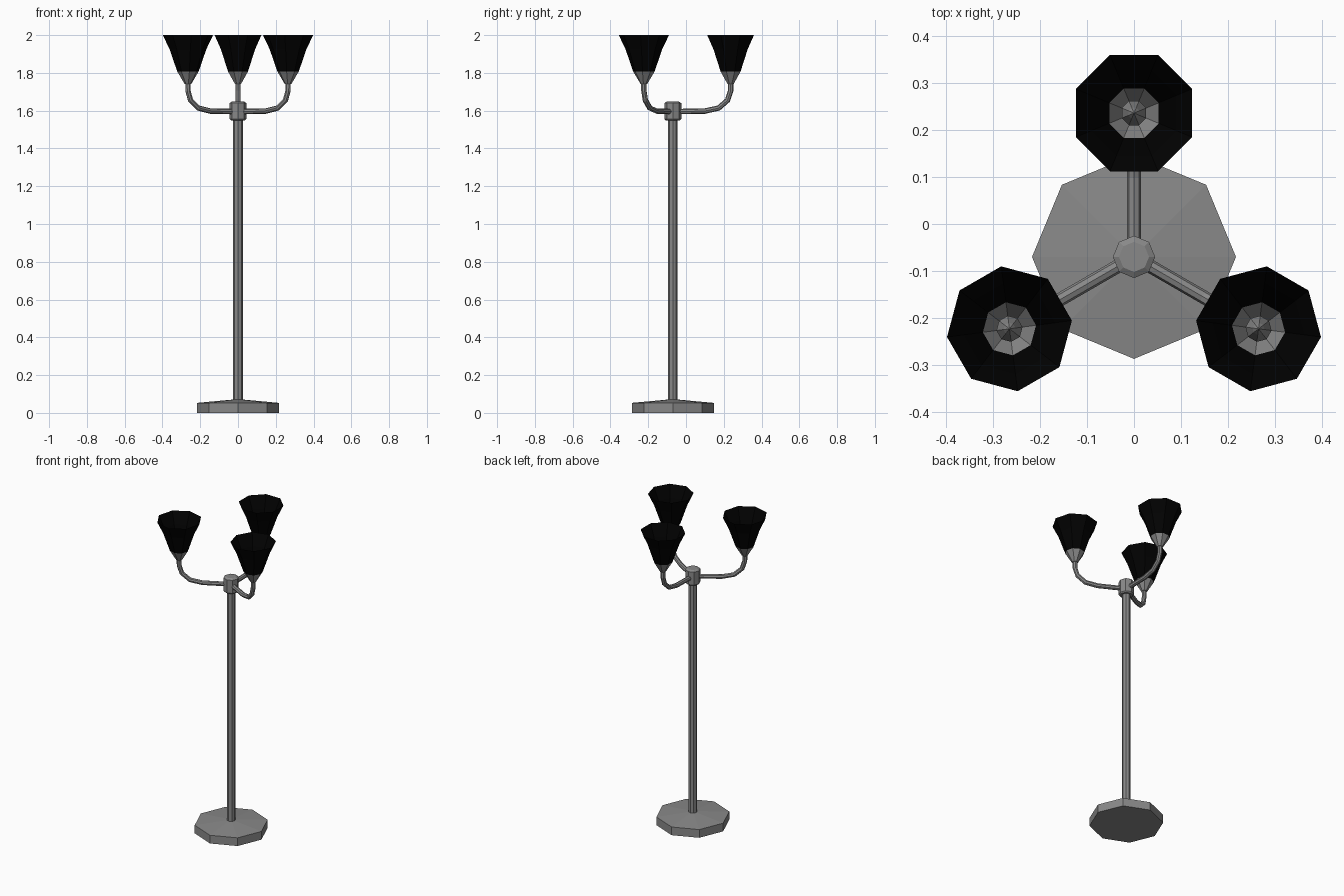
import bpy, bmesh
from math import sin, cos, radians, tau
from mathutils import Matrix

if "Cube" in bpy.data.objects:
    bpy.data.objects.remove(bpy.data.objects["Cube"])

CY = -0.07      # y of the pole axis
REACH = 0.306   # distance from pole to each shade


def material(name, value):
    m = bpy.data.materials.new(name)
    m.diffuse_color = (value, value, value, 1)
    m.use_nodes = True
    m.node_tree.nodes["Principled BSDF"].inputs["Base Color"].default_value = m.diffuse_color
    return m


black = material("black_shade", 0.0005)
metal = material("dark_grey_metal", 0.25)


def lathe(name, profile, matrix, sides=8, offset=0.0, mat=metal):
    """Revolve (radius, z) points; zero radius closes to a single point."""
    bm = bmesh.new()
    rings = []
    for r, z in profile:
        if r == 0:
            rings.append([bm.verts.new((0, 0, z))])
        else:
            rings.append([bm.verts.new((r * cos(offset + tau * i / sides),
                                        r * sin(offset + tau * i / sides), z))
                          for i in range(sides)])
    for a, b in zip(rings, rings[1:]):
        for i in range(sides):
            j = (i + 1) % sides
            if len(a) == 1:
                bm.faces.new((a[0], b[j], b[i]))
            elif len(b) == 1:
                bm.faces.new((a[i], a[j], b[0]))
            else:
                bm.faces.new((a[i], a[j], b[j], b[i]))
    mesh = bpy.data.meshes.new(name)
    bm.to_mesh(mesh)
    bm.free()
    mesh.materials.append(mat)
    ob = bpy.data.objects.new(name, mesh)
    ob.matrix_world = matrix
    bpy.context.collection.objects.link(ob)
    return ob


def tube(name, points, radius, matrix):
    """Eight-sided tube along a path."""
    cu = bpy.data.curves.new(name, 'CURVE')
    cu.dimensions = '3D'
    cu.bevel_depth = radius
    cu.bevel_resolution = 2
    sp = cu.splines.new('POLY')
    sp.points.add(len(points) - 1)
    for p, co in zip(sp.points, points):
        p.co = (*co, 1)
    sp.use_smooth = False
    cu.materials.append(metal)
    ob = bpy.data.objects.new(name, cu)
    ob.matrix_world = matrix
    bpy.context.collection.objects.link(ob)


# base, pole and hub on the central axis
axis = Matrix.Translation((0, CY, 0))
lathe("base", [(0, 0), (0.217, 0), (0.217, 0.053), (0, 0.073)], axis)
lathe("pole", [(0.0255, 0.06), (0.0255, 1.56)], axis)
lathe("hub", [(0, 1.549), (0.038, 1.549), (0.045, 1.556), (0.045, 1.64),
              (0.032, 1.648), (0, 1.648)], axis)

# three arms, each with a cup, bulb socket and flared shade
arm_path = [(0.02, 0, 1.595), (0.17, 0, 1.598), (0.243, 0, 1.614),
            (0.29, 0, 1.655), (0.306, 0, 1.705), (0.306, 0, 1.76)]
half = radians(22.5)
for k in range(3):
    turn = axis @ Matrix.Rotation(radians(90 + 120 * k), 4, 'Z')
    tip = turn @ Matrix.Translation((REACH, 0, 0))
    tube(f"arm_{k + 1}", arm_path, 0.0145, turn)
    lathe(f"cup_{k + 1}", [(0, 1.738), (0.018, 1.742), (0.057, 1.807)], tip, offset=half)
    lathe(f"socket_{k + 1}", [(0.016, 1.745), (0.028, 1.775), (0.013, 1.825),
                              (0, 1.85)], tip, offset=half)
    lathe(f"shade_{k + 1}", [(0.057, 1.807), (0.098, 1.925), (0.134, 2.0)],
          tip, offset=half, mat=black)
